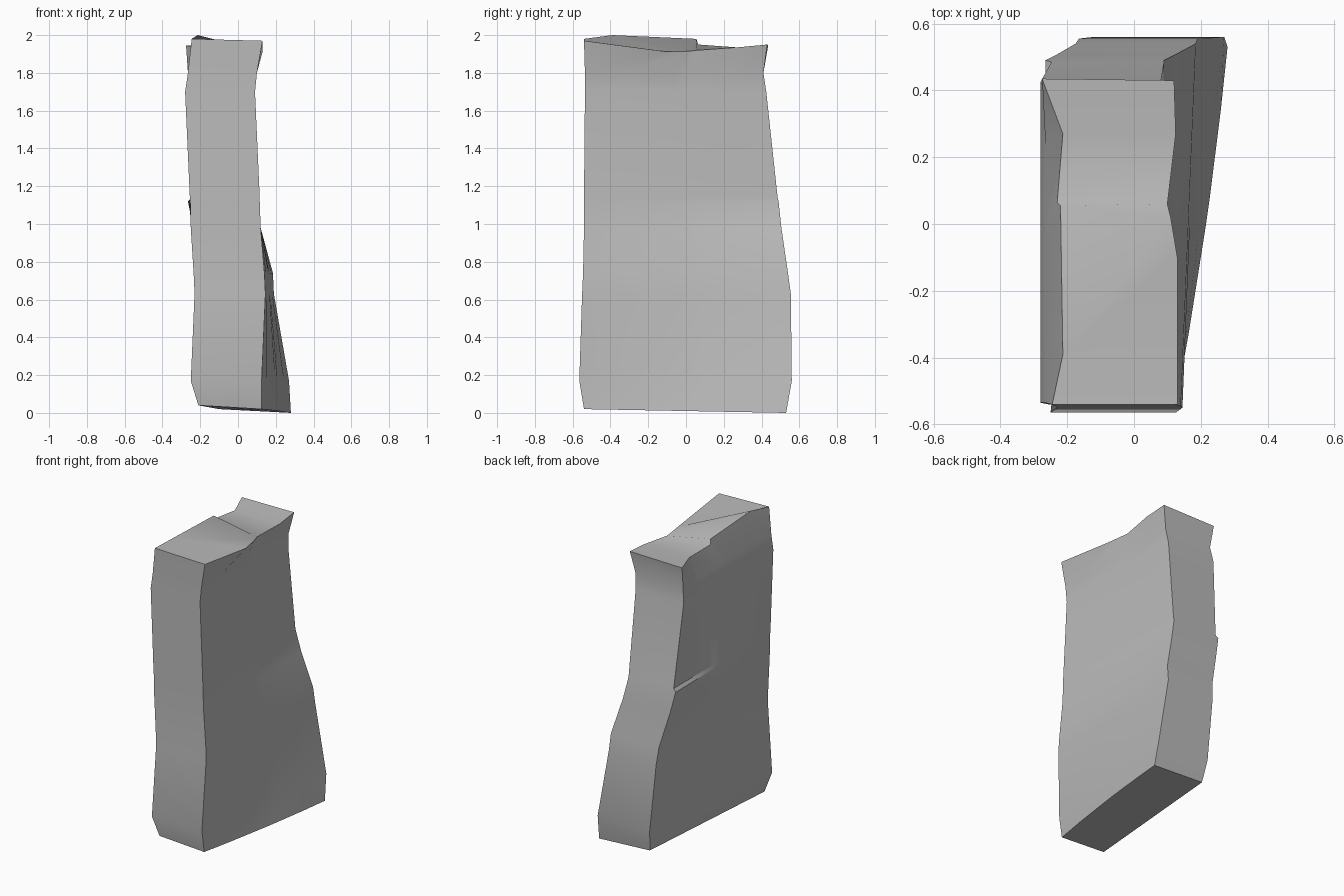
import bpy, bmesh
from math import radians

cube = bpy.data.objects.get("Cube")
if cube:
    bpy.data.objects.remove(cube)

stone = bpy.data.materials.new("stone_grey")
stone.use_nodes = True
colour = (0.5, 0.5, 0.5, 1)
stone.diffuse_color = colour
stone.node_tree.nodes["Principled BSDF"].inputs["Base Color"].default_value = colour


def mix(a, b, t):
    return a + (b - a) * t


# Slab sections: height, front (y, x min, x max), back (y, x min, x max)
rows = [
    (.02, (-.54, -.21, .125), (.53, -.10, .28)),
    (.17, (-.565, -.25, .125), (.56, -.12, .27)),
    (.63, (-.55, -.23, .145), (.555, -.165, .19)),
    (.74, (-.545, -.235, .14), (.54, -.175, .185)),
    (.98, (-.54, -.25, .12), (.505, -.235, .12)),
    (1.12, (-.54, -.253, .115), (.49, -.265, .09)),
    (1.14, (-.54, -.255, .115), (.485, -.247, .09)),
    (1.70, (-.535, -.28, .09), (.425, -.28, .08)),
    (1.80, (-.535, -.265, .1), (.41, -.265, .09)),
]
# Broken top rim, front to back: (y, x, z) on each side
rim_low = [(-.54, -.245, 1.98), (-.39, -.213, 2), (.055, -.22, 1.98),
           (.065, -.23, 1.95), (.27, -.213, 1.935), (.435, -.275, 1.945)]
rim_high = [(-.54, .13, 1.97), (-.1, .13, 1.912), (.02, .11, 1.915),
            (.06, .1, 1.92), (.27, .125, 1.935), (.43, .12, 1.95)]
steps = [0, .2, .5, .58, .82, 1]

# Lay out each side as a grid following the sections
low, high = [], []
for i, (z, front, back) in enumerate(rows):
    lo, hi = [], []
    for t in steps:
        y = mix(front[0], back[0], t)
        base = 1 if i == 0 else 0
        bulge = .05 * t * (1 - t) * base
        lo.append((mix(front[1], back[1], t), y, z + .02 * (1 - t) * base))
        hi.append((mix(front[2], back[2], t) + bulge, y, z - .02 * t * base))
    low.append(lo)
    high.append(hi)
low.append([(x, y, z) for y, x, z in rim_low])
high.append([(x, y, z) for y, x, z in rim_high])

# Join the sides with front, back, top and underside
bm = bmesh.new()
a = [[bm.verts.new(p) for p in row] for row in low]
b = [[bm.verts.new(p) for p in row] for row in high]
last = len(steps) - 1
for i in range(len(a) - 1):
    for g in (a, b):
        for j in range(last):
            bm.faces.new((g[i][j], g[i][j + 1], g[i + 1][j + 1], g[i + 1][j]))
    for j in (0, last):
        bm.faces.new((a[i][j], b[i][j], b[i + 1][j], a[i + 1][j]))
for i in (0, -1):
    for j in range(last):
        bm.faces.new((a[i][j], a[i][j + 1], b[i][j + 1], b[i][j]))
bmesh.ops.recalc_face_normals(bm, faces=bm.faces)

mesh = bpy.data.meshes.new("stone_slab")
bm.to_mesh(mesh)
bm.free()
mesh.materials.append(stone)
slab = bpy.data.objects.new("stone_slab", mesh)
bpy.context.collection.objects.link(slab)
bpy.context.view_layer.objects.active = slab
slab.select_set(True)
bpy.ops.object.shade_smooth_by_angle(angle=radians(32))
